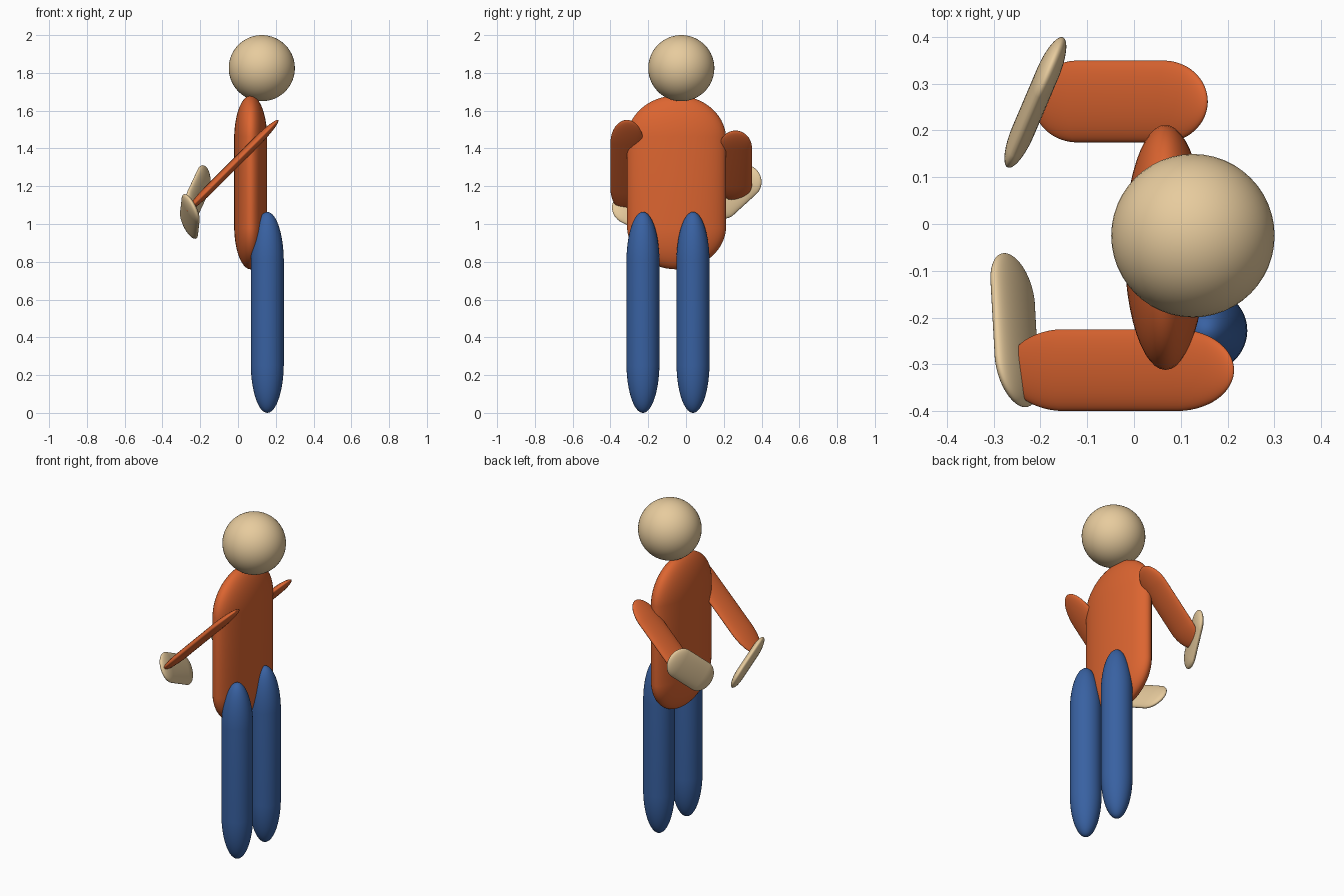
import bpy, bmesh
from mathutils import Matrix, Vector

if "Cube" in bpy.data.objects:
    bpy.data.objects.remove(bpy.data.objects["Cube"])


def material(name, rgb):
    m = bpy.data.materials.new(name)
    m.diffuse_color = (*rgb, 1)
    m.use_nodes = True
    m.node_tree.nodes["Principled BSDF"].inputs["Base Color"].default_value = m.diffuse_color
    return m


SKIN = material("skin", (0.80, 0.60, 0.34))
RED = material("red_cloth", (0.72, 0.13, 0.03))
BLUE = material("blue_cloth", (0.04, 0.12, 0.36))


def rounded(name, mat, center, half, axis=(0, 0, 1), side=(0, 1, 0), capsule=True):
    """Ellipsoid or stretched capsule; half = half sizes along normal, side, axis."""
    u = Vector(axis).normalized()
    v = Vector(side)
    v = (v - u * v.dot(u)).normalized()
    n = v.cross(u)
    bm = bmesh.new()
    bmesh.ops.create_uvsphere(bm, u_segments=48, v_segments=31, radius=1)
    if capsule:  # pull the two halves apart: straight middle, domed ends
        for p in bm.verts:
            p.co.z = p.co.z * 0.5 + (0.5 if p.co.z > 0 else -0.5)
    rot = Matrix((n, v, u)).transposed().to_4x4()
    bm.transform(Matrix.Translation(center) @ rot @ Matrix.Diagonal((*half, 1)))
    for f in bm.faces:
        f.smooth = True
    me = bpy.data.meshes.new(name)
    bm.to_mesh(me)
    bm.free()
    me.materials.append(mat)
    ob = bpy.data.objects.new(name, me)
    bpy.context.collection.objects.link(ob)
    return ob


R = 0.0875

# Head and torso
rounded("head", SKIN, (0.126, -0.025, 1.825), (0.175,) * 3, capsule=False)
rounded("torso", RED, (0.067, -0.05, 1.22), (R, 0.2625, 0.46))

# Legs
for name, y in (("leg_front", -0.228), ("leg_back", 0.037)):
    rounded(name, BLUE, (0.155, y, 0.532), (R, R, 0.532))

# Flat arms sloping down at 45 degrees
for name, y, length in (("arm_front", -0.3125, 0.342), ("arm_back", 0.262, 0.262)):
    rounded(name, RED, (-0.029, y, 1.308), (0.024, R, length), axis=(1, 0, 1))

# Flat hands
rounded("hand_front", SKIN, (-0.255, -0.227, 1.04), (0.025, R, 0.176),
        axis=(-0.05, 0.9, -0.43), side=(0.48, -0.35, -0.8))
rounded("hand_back", SKIN, (-0.211, 0.26, 1.17), (0.025, R, 0.17),
        axis=(0.3, 0.705, 0.643), side=(0.25, 0.59, -0.766))
